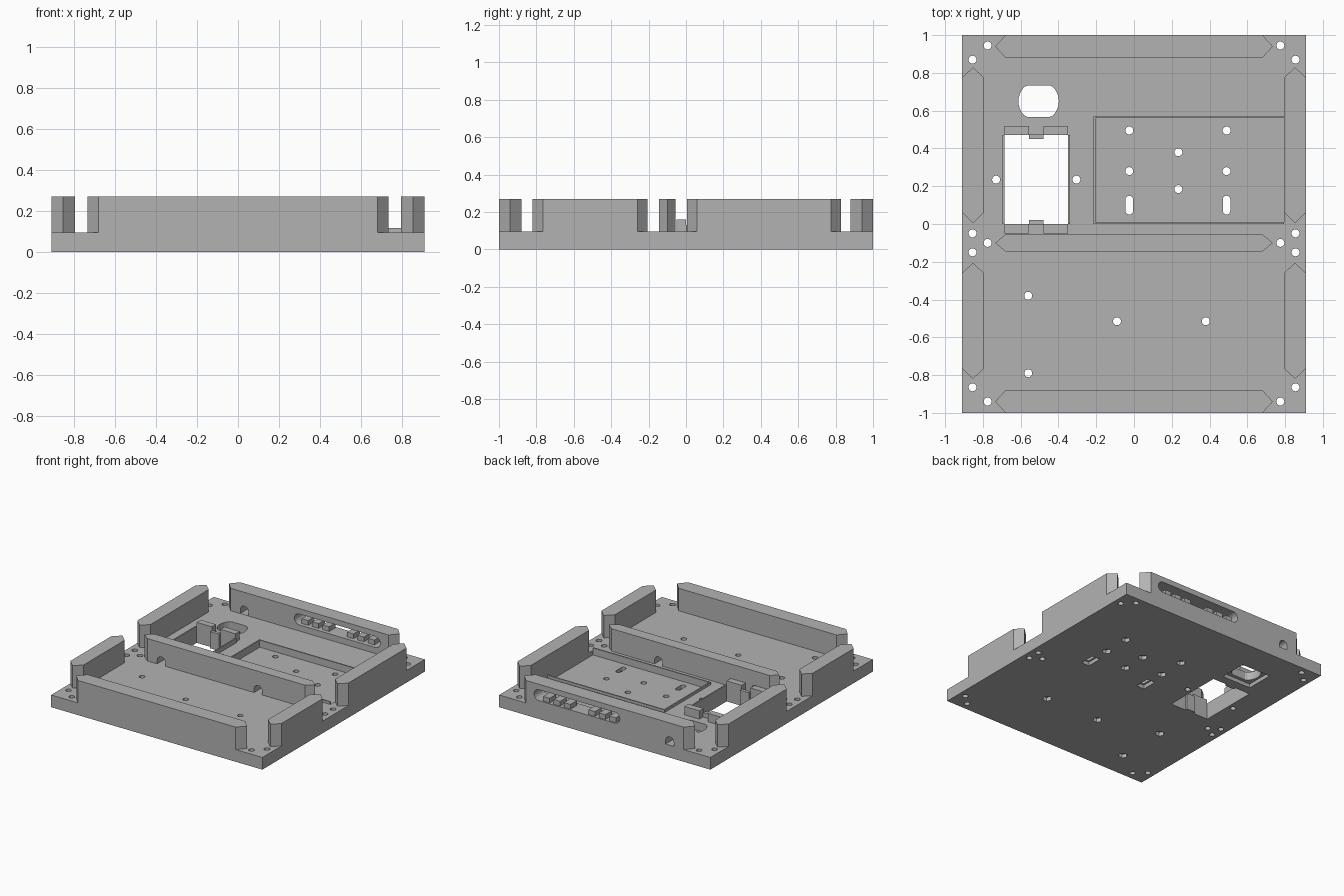
import bpy, bmesh, math
from mathutils import Vector

if "Cube" in bpy.data.objects:
    bpy.data.objects.remove(bpy.data.objects["Cube"])

FLOOR, TOP = 0.095, 0.27

grey = bpy.data.materials.new("matte grey")
grey.diffuse_color = (0.45, 0.45, 0.45, 1)
grey.use_nodes = True
grey.node_tree.nodes["Principled BSDF"].inputs["Base Color"].default_value = grey.diffuse_color


def add_prism(bm, pts, lo, hi, axis="z"):
    """Extrude a 2D outline along z, or along y with the outline in x, z."""
    place = (lambda p, h: Vector((p[0], p[1], h))) if axis == "z" else \
            (lambda p, h: Vector((p[0], h, p[1])))
    a = [bm.verts.new(place(p, lo)) for p in pts]
    b = [bm.verts.new(place(p, hi)) for p in pts]
    bm.faces.new(a[::-1])
    bm.faces.new(b)
    for i in range(len(pts)):
        j = (i + 1) % len(pts)
        bm.faces.new((a[i], a[j], b[j], b[i]))


def prisms(name, items):
    bm = bmesh.new()
    for item in items:
        add_prism(bm, *item)
    bmesh.ops.recalc_face_normals(bm, faces=bm.faces)
    mesh = bpy.data.meshes.new(name)
    bm.to_mesh(mesh)
    bm.free()
    mesh.materials.append(grey)
    ob = bpy.data.objects.new(name, mesh)
    bpy.context.collection.objects.link(ob)
    return ob


def cut(ob, items):
    cutter = prisms("cutter", items)
    mod = ob.modifiers.new("cut", "BOOLEAN")
    mod.operation, mod.solver, mod.object = "DIFFERENCE", "EXACT", cutter
    bpy.context.view_layer.objects.active = ob
    bpy.ops.object.modifier_apply(modifier=mod.name)
    bpy.data.objects.remove(cutter)


def rect(x0, x1, y0, y1):
    return [(x0, y0), (x1, y0), (x1, y1), (x0, y1)]


def ngon(x, y, r, n=20):
    return [(x + r * math.cos(2 * math.pi * i / n),
             y + r * math.sin(2 * math.pi * i / n)) for i in range(n)]


def stadium(x, y, length, width, upright=False, n=8):
    r, pts = width / 2, []
    for side in (1, -1):
        for i in range(n + 1):
            t = -math.pi / 2 + math.pi * i / n
            u = side * (length / 2 - r + r * math.cos(t))
            v = side * r * math.sin(t)
            pts.append((x - v, y + u) if upright else (x + u, y + v))
    return pts


def pointed_bar(a0, a1, b0, b1, along_x=True):
    """Six-sided wall plan with a pointed tip at each end."""
    m, t = (b0 + b1) / 2, 0.055
    pts = [(a0, m), (a0 + t, b0), (a1 - t, b0), (a1, m), (a1 - t, b1), (a0 + t, b1)]
    return pts if along_x else [(b, a) for a, b in pts[::-1]]


def arch(x, w=0.07, z0=FLOOR, h=0.065):
    r = w / 2
    return [(x - r, z0), (x + r, z0)] + \
        [(x + r * math.cos(math.pi * i / 8), z0 + h - r + r * math.sin(math.pi * i / 8))
         for i in range(9)]


# base plate, with the shallow board recess
base = prisms("base_plate", [(rect(-0.91, 0.91, -1, 1), 0, FLOOR)])
cut(base, [(rect(-0.205, 0.795, 0.01, 0.56), 0.06, 0.2)])

# through openings: screw holes, board holes, window and flat-sided connector
screws = [(s * x, y) for s in (-1, 1) for x, y in
          ((0.855, 0.87), (0.775, 0.945), (0.855, -0.05), (0.855, -0.15),
           (0.775, -0.1), (0.855, -0.865), (0.775, -0.94))]
mounts = [(-0.025, 0.495), (0.49, 0.495), (-0.025, 0.28), (0.49, 0.28),
          (0.235, 0.38), (0.235, 0.185), (-0.56, -0.38), (-0.56, -0.79),
          (-0.09, -0.515), (0.38, -0.515)]
clips = [(-0.73, 0.235), (-0.305, 0.235)]
slots = [(-0.025, 0.1), (0.49, 0.1)]
openings = [(ngon(x, y, 0.021), -0.1, 0.2) for x, y in screws + mounts + clips]
openings += [(stadium(x, y, 0.1, 0.04, True), -0.1, 0.2) for x, y in slots]
openings.append((rect(-0.685, -0.35, 0, 0.47), -0.1, 0.2))
flat_round = [(x, max(0.567, min(0.733, y))) for x, y in ngon(-0.505, 0.65, 0.107, 32)]
openings.append((flat_round, -0.1, 0.2))
cut(base, openings)

# pockets in the underside for nuts and the connector
pockets = [(ngon(x, y, 0.034, 6), -0.1, 0.03) for x, y in mounts]
pockets += [(rect(x - 0.034, x + 0.034, y - 0.06, y + 0.06), -0.1, 0.03) for x, y in slots]
pockets.append((rect(-0.63, -0.38, 0.54, 0.76), -0.1, 0.03))
cut(base, pockets)

# long cross walls
front = prisms("front_wall", [(pointed_bar(-0.735, 0.735, -1, -0.88), FLOOR, TOP)])
middle = prisms("middle_wall", [(pointed_bar(-0.735, 0.735, -0.145, -0.055), FLOOR, TOP)])
back = prisms("back_wall", [(pointed_bar(-0.735, 0.735, 0.88, 1), FLOOR, TOP)])

# cable arches and the port slot
cut(middle, [(arch(x, z0=FLOOR - 0.001), -0.3, 0.1, "y") for x in (-0.56, 0.275)])
cut(back, [(arch(-0.56, z0=FLOOR + 0.002), 0.8, 1.1, "y"),
           (stadium(0.24, 0.185, 0.74, 0.085), 0.8, 1.1, "y")])

# row of cable teeth inside the port slot
prisms("port_teeth", [(rect(x - 0.028, x + 0.028, 0.143, 0.18), 0.91, 0.99, "y")
                      for x in (-0.06, 0.03, 0.12, 0.33, 0.42, 0.51)])

# side walls, mirrored left and right
for side, name in ((-1, "left"), (1, "right")):
    b0, b1 = sorted((side * 0.795, side * 0.91))
    prisms(name + "_rear_wall", [(pointed_bar(0.005, 0.83, b0, b1, False), FLOOR, TOP)])
    prisms(name + "_front_wall", [(pointed_bar(-0.82, -0.205, b0, b1, False), FLOOR, TOP)])

# thin rim around the board recess
prisms("recess_rim", [(rect(-0.215, -0.205, 0, 0.57), 0.06, 0.115),
                      (rect(-0.205, 0.795, 0.56, 0.57), 0.06, 0.115),
                      (rect(-0.205, 0.795, 0, 0.01), 0.06, 0.115)])

# window holder: notched end brackets with a tongue, and thin side rails
for name, y0, y1, t0, t1 in (("rear", 0.47, 0.52, 0.45, 0.475),
                             ("front", -0.05, 0, -0.005, 0.02)):
    prisms(name + "_window_bracket", [
        (rect(-0.685, -0.555, y0, y1), FLOOR, 0.16),
        (rect(-0.48, -0.35, y0, y1), FLOOR, 0.16),
        (rect(-0.555, -0.48, t0, t1), 0.0, 0.13)])
prisms("window_side_rails", [(rect(x, x + 0.01, 0, 0.47), FLOOR, 0.13)
                             for x in (-0.695, -0.35)])
